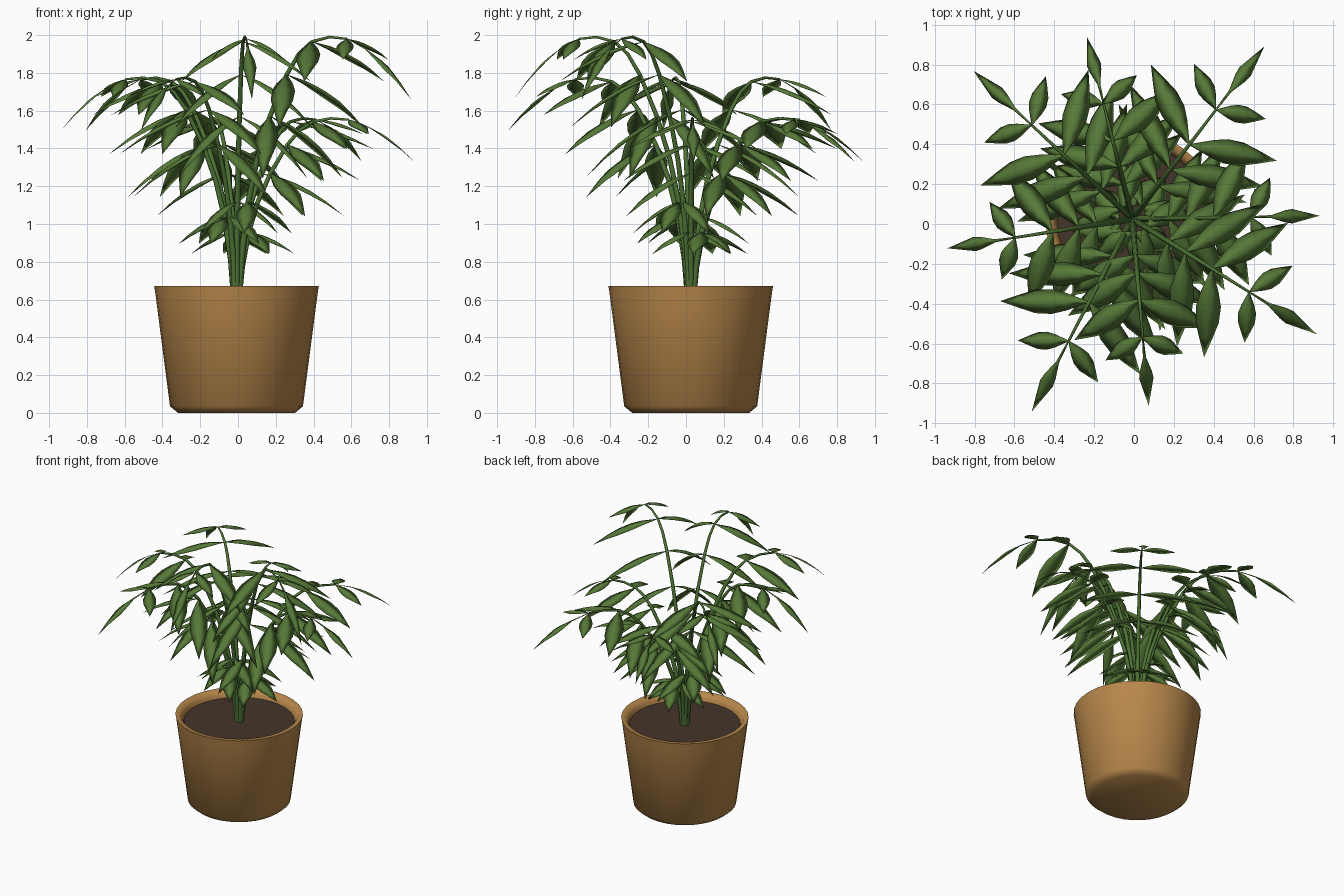
import bpy, bmesh
from math import radians, cos, sin, pi
from mathutils import Vector

if "Cube" in bpy.data.objects:
    bpy.data.objects.remove(bpy.data.objects["Cube"])

CX, CY, BASE = -0.008, 0.025, 0.6


def material(name, rgb):
    m = bpy.data.materials.new(name)
    m.diffuse_color = (*rgb, 1)
    m.use_nodes = True
    m.node_tree.nodes["Principled BSDF"].inputs["Base Color"].default_value = m.diffuse_color
    return m


CLAY = material("clay", (0.48, 0.245, 0.07))
SOIL = material("earth", (0.06, 0.035, 0.024))
LEAF = material("leaf_green", (0.095, 0.195, 0.04))
STEM = material("stem_green", (0.075, 0.17, 0.035))


def finish(bm, name, mat, angle):
    bmesh.ops.recalc_face_normals(bm, faces=bm.faces)
    mesh = bpy.data.meshes.new(name)
    bm.to_mesh(mesh)
    bm.free()
    ob = bpy.data.objects.new(name, mesh)
    bpy.context.collection.objects.link(ob)
    mesh.materials.append(mat)
    bpy.ops.object.select_all(action='DESELECT')
    ob.select_set(True)
    bpy.context.view_layer.objects.active = ob
    bpy.ops.object.shade_smooth_by_angle(angle=radians(angle))


def skin(bm, rings):
    """Join rings of equal count; a ring may repeat one vertex as a pole."""
    n = len(rings[0])
    for a, b in zip(rings, rings[1:]):
        for i in range(n):
            j = (i + 1) % n
            bm.faces.new(list(dict.fromkeys((a[i], a[j], b[j], b[i]))))


def lathe(name, profile, mat, angle, seg=32):
    bm = bmesh.new()
    rings = []
    for r, z in profile:
        if r == 0:
            rings.append([bm.verts.new((CX, CY, z))] * seg)
        else:
            rings.append([bm.verts.new((CX + r * cos(2 * pi * i / seg),
                                        CY + r * sin(2 * pi * i / seg), z)) for i in range(seg)])
    skin(bm, rings)
    finish(bm, name, mat, angle)


# Pot and soil
lathe("pot", [(0, 0), (0.31, 0), (0.352, 0.035), (0.43, 0.635), (0.436, 0.672),
              (0.405, 0.672), (0.385, 0.64), (0.377, 0.61)], CLAY, 89)
lathe("soil", [(0.378, 0.61), (0.378, 0.622), (0, 0.622)], SOIL, 30)

# Stem curve as (reach, height) of the tallest frond
PATH = [(0.012, 0.6), (0.03, 0.85), (0.065, 1.12), (0.11, 1.34), (0.18, 1.57),
        (0.27, 1.79), (0.335, 1.90), (0.405, 1.965), (0.5, 1.99), (0.595, 1.98)]
# Leaf pairs: path index, length, half width, drop
PAIRS = [(2, 0.23, 0.055, 0.17), (4, 0.39, 0.06, 0.33),
         (5, 0.41, 0.062, 0.28), (7, 0.385, 0.062, 0.21), (9, 0.22, 0.045, 0.11)]
BLADE = [(0.03, 0.12), (0.26, 0.72), (0.42, 1.0), (0.6, 0.95), (0.78, 0.55), (1, 0)]
TIP_BLADE = [(0.03, 0.12), (0.3, 0.22), (0.5, 0.85), (0.6, 1.0), (0.8, 0.5), (1, 0)]


def add_leaf(bm, origin, heading, length, half, drop, blade=BLADE):
    """Lens-shaped drooping leaflet."""
    d = Vector((cos(heading), sin(heading), 0))
    side = Vector((-d.y, d.x, 0))
    rings = [[bm.verts.new(origin)] * 4]
    for t, w in blade:
        mid = origin + d * length * t - Vector((0, 0, drop * (0.4 * t + 0.6 * t * t)))
        up = Vector((0, 0, half * w))
        if w == 0:
            rings.append([bm.verts.new(mid)] * 4)
        else:
            edge = mid - 0.15 * up
            rings.append([bm.verts.new(p) for p in (edge + side * half * w, mid + 0.14 * up,
                                                    edge - side * half * w, mid - 0.28 * up)])
    skin(bm, rings)


def frond(name, angle, reach, rise):
    a = radians(angle)
    pts = [Vector((CX + r * reach * cos(a), CY + r * reach * sin(a), BASE + (z - BASE) * rise))
           for r, z in PATH]
    # Stem tube
    bm = bmesh.new()
    side = Vector((-sin(a), cos(a), 0))
    rings = []
    for i, p in enumerate(pts):
        t = (pts[min(i + 1, len(pts) - 1)] - pts[max(i - 1, 0)]).normalized()
        up = t.cross(side)
        rad = 0.018 - 0.0115 * i / (len(pts) - 1)
        rings.append([bm.verts.new(p + rad * (side * cos(k * pi / 3) + up * sin(k * pi / 3)))
                      for k in range(6)])
    skin(bm, rings)
    bm.faces.new(rings[-1])
    finish(bm, name + "_stem", STEM, 70)
    # Paired leaflets and the end leaflet
    bm = bmesh.new()
    for i, length, half, drop in PAIRS:
        for s in (-1, 1):
            add_leaf(bm, pts[i], a + s * radians(63), length * reach, half, drop * rise)
    add_leaf(bm, pts[-1], a, 0.345 * reach, 0.036, 0.32 * rise, TIP_BLADE)
    finish(bm, name + "_leaves", LEAF, 180)


# Fronds: low at the back right, middle at the left, tall at the front right
for n, (angle, reach, rise) in enumerate([
        (1, 1.0, 0.69), (52.6, 1.16, 0.69), (104, 1.0, 0.69),
        (137, 1.16, 0.845), (189, 1.0, 0.845), (242.4, 1.16, 0.845),
        (275, 1.0, 1.0), (328, 1.16, 1.0)]):
    frond(f"frond_{n + 1}", angle, reach, rise)
